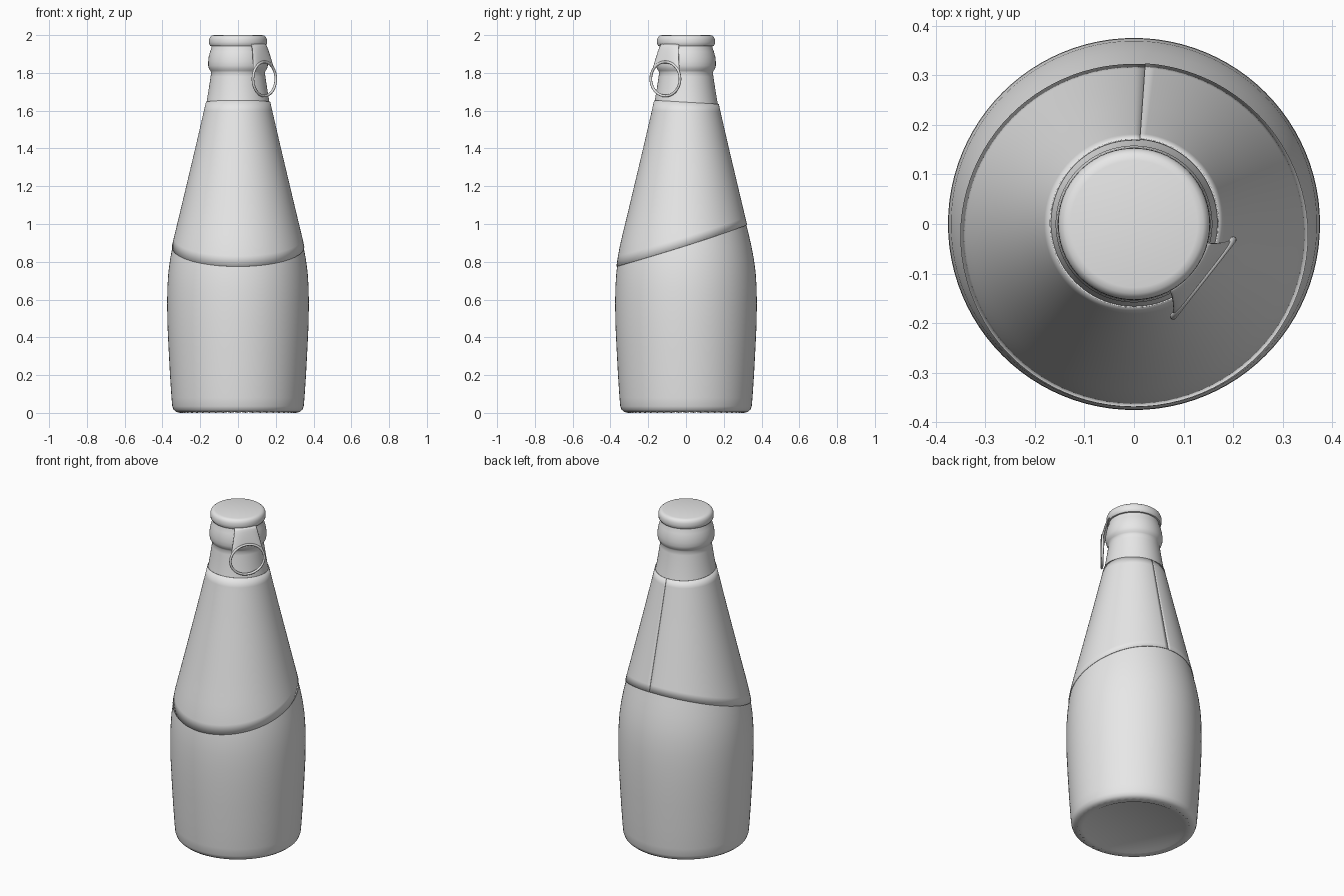
import bpy, bmesh, math
from mathutils import Vector

if "Cube" in bpy.data.objects:
    bpy.data.objects.remove(bpy.data.objects["Cube"])

gray = bpy.data.materials.new("plain_gray")
gray.diffuse_color = (0.8, 0.8, 0.8, 1)
gray.use_nodes = True
gray.node_tree.nodes["Principled BSDF"].inputs["Base Color"].default_value = gray.diffuse_color


def finish(name, bm, angle=40):
    bmesh.ops.recalc_face_normals(bm, faces=bm.faces)
    me = bpy.data.meshes.new(name)
    bm.to_mesh(me)
    bm.free()
    ob = bpy.data.objects.new(name, me)
    bpy.context.collection.objects.link(ob)
    me.materials.append(gray)
    bpy.context.view_layer.objects.active = ob
    ob.select_set(True)
    bpy.ops.object.shade_smooth_by_angle(angle=math.radians(angle))
    ob.select_set(False)
    return ob


def lathe(name, profile, n=96, knurl=None):
    """Revolve (r, z) points; both ends are closed with flat caps."""
    bm = bmesh.new()
    rings = []
    for k, (r, z) in enumerate(profile):
        ring = []
        for i in range(n):
            a = 2 * math.pi * i / n
            dz = 0.007 if k == knurl and i % 2 else 0
            ring.append(bm.verts.new((r * math.cos(a), r * math.sin(a), z + dz)))
        rings.append(ring)
    for lo, hi in zip(rings, rings[1:]):
        for i in range(n):
            j = (i + 1) % n
            bm.faces.new((lo[i], lo[j], hi[j], hi[i]))
    bm.faces.new(rings[0][::-1])
    bm.faces.new(rings[-1])
    return finish(name, bm)


# Bottle glass, with a knurled ring under the base
wall = [(0.348, 0.035), (0.352, 0.08), (0.36, 0.2), (0.368, 0.35), (0.374, 0.48),
        (0.375, 0.58), (0.374, 0.66), (0.369, 0.74), (0.360, 0.81), (0.347, 0.88),
        (0.332, 0.945), (0.316, 1.01), (0.292, 1.11), (0.223, 1.40),
        (0.1665, 1.645), (0.154, 1.72), (0.145, 1.78), (0.142, 1.803)]
base = [(0.27, 0.012), (0.285, 0.004), (0.308, 0.0), (0.328, 0.006), (0.341, 0.017)]
neck = [(0.147, 1.812), (0.154, 1.822), (0.158, 1.838), (0.158, 1.86), (0.155, 1.885),
        (0.148, 1.912), (0.142, 1.928), (0.138, 1.95)]
lathe("bottle", base + wall + neck, knurl=2)

# Crown cap
lathe("cap", [(0.138, 1.941), (0.147, 1.943), (0.152, 1.951), (0.1535, 1.963),
              (0.1525, 1.978), (0.148, 1.99), (0.140, 1.997), (0.128, 2.0)])


def radius_at(z):
    for (r0, z0), (r1, z1) in zip(wall, wall[1:]):
        if z0 <= z <= z1:
            return r0 + (r1 - r0) * (z - z0) / (z1 - z0)
    return wall[-1][0]


# Slanted wraparound label with an overlap seam at the back
bm = bmesh.new()
N, ROWS = 96, 16
cols = []
for i in range(N + 1):
    t = i / N
    a = math.radians(86) + 2 * math.pi * t
    z0 = 0.885 + 0.11 * math.sin(a)
    z1 = 1.645 - 0.01 * math.sin(a)
    col = []
    for k in range(ROWS + 1):
        z = z0 + (z1 - z0) * k / ROWS
        r = radius_at(z) + 0.003 + 0.002 * t
        col.append(bm.verts.new((r * math.cos(a), r * math.sin(a), z)))
    cols.append(col)
for c, d in zip(cols, cols[1:]):
    for k in range(ROWS):
        bm.faces.new((c[k], d[k], d[k + 1], c[k + 1]))
label = finish("label", bm)
mod = label.modifiers.new("thickness", 'SOLIDIFY')
mod.thickness = 0.003
mod.offset = -1

# Pull ring and its tab, in a frame facing outward at the front right
out = Vector((0.788, -0.616, 0))
side = Vector((0.616, 0.788, 0))
RX, RZ, CZ, D = 0.098, 0.09, 1.768, 0.177


def place(s, d, z):
    return side * s + out * d + Vector((0, 0, z))


bm = bmesh.new()
M, K = 64, 10
rings = []
for i in range(M):
    a = 2 * math.pi * i / M
    ring = []
    for k in range(K):
        b = 2 * math.pi * k / K
        q = 0.007 * math.cos(b)
        ring.append(bm.verts.new(place((RX + q) * math.sin(a), D + 0.007 * math.sin(b),
                                       CZ + (RZ + q) * math.cos(a))))
    rings.append(ring)
for i in range(M):
    r, s = rings[i], rings[(i + 1) % M]
    for k in range(K):
        m = (k + 1) % K
        bm.faces.new((r[k], s[k], s[m], r[m]))
finish("pull_ring", bm)

bm = bmesh.new()
U, V = 24, 8
grid = []
for i in range(U + 1):
    u = 2 * i / U - 1
    ts = 0.06 * u
    td = math.sqrt(0.149 ** 2 - ts ** 2)
    a = math.radians(82 * u)
    bs, bz = RX * math.sin(a), CZ + RZ * math.cos(a)
    col = []
    for k in range(V + 1):
        v = k / V
        col.append(bm.verts.new(place(ts + (bs - ts) * v, td + (D - td) * v ** 0.7,
                                      1.952 + (bz - 1.952) * v)))
    grid.append(col)
for c, d in zip(grid, grid[1:]):
    for k in range(V):
        bm.faces.new((c[k], d[k], d[k + 1], c[k + 1]))
tab = finish("pull_tab", bm)
mod = tab.modifiers.new("thickness", 'SOLIDIFY')
mod.thickness = 0.005
mod.offset = 0
